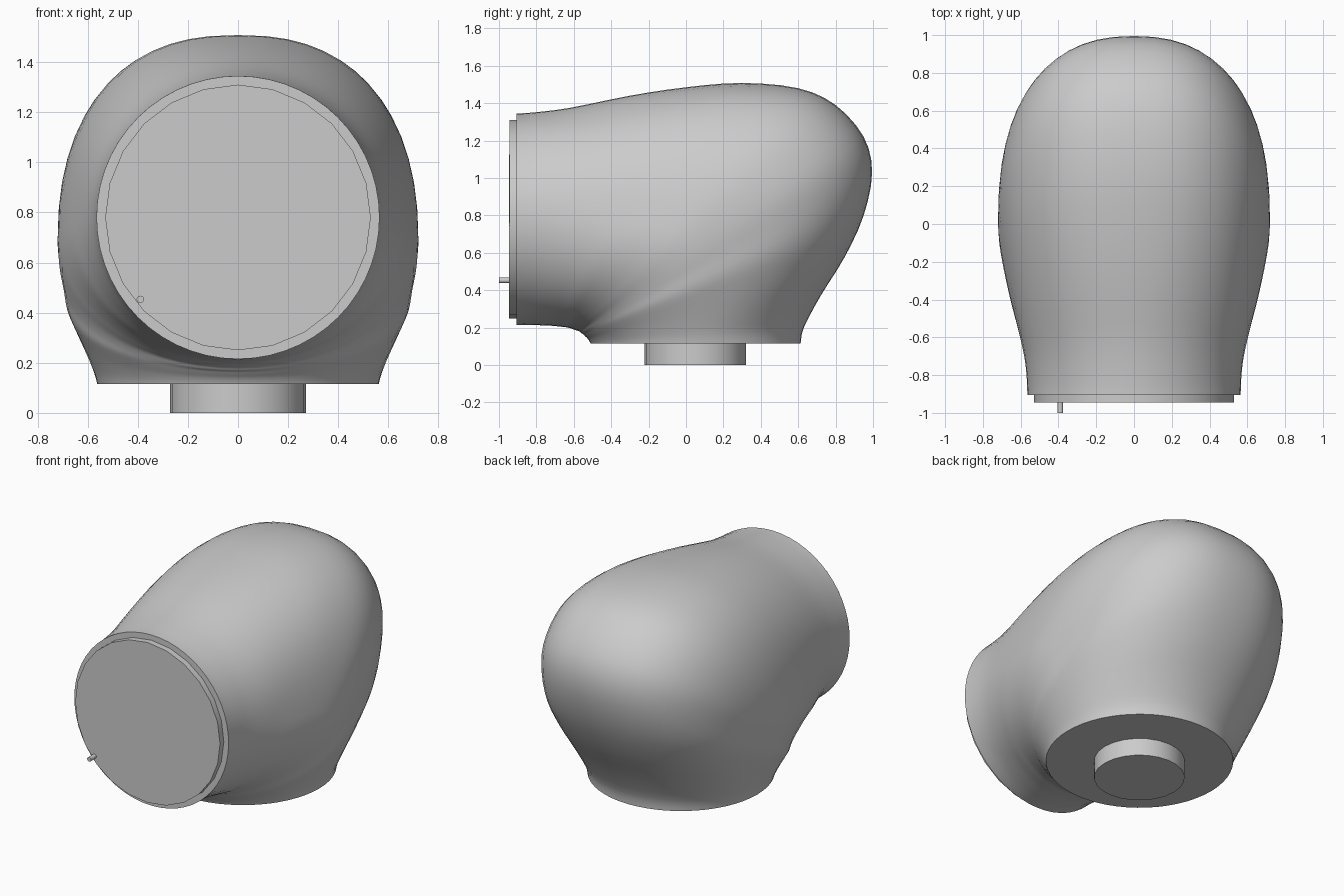
import bpy, bmesh, math
from mathutils import Vector, Matrix

cube = bpy.data.objects.get("Cube")
if cube:
    bpy.data.objects.remove(cube, do_unlink=True)

grey = bpy.data.materials.new("light grey")
grey.use_nodes = True
colour = (0.6, 0.6, 0.6, 1)
grey.diffuse_color = colour
grey.node_tree.nodes["Principled BSDF"].inputs["Base Color"].default_value = colour


def finish(name, bm, angle=35):
    bmesh.ops.recalc_face_normals(bm, faces=bm.faces)
    mesh = bpy.data.meshes.new(name)
    bm.to_mesh(mesh)
    bm.free()
    mesh.materials.append(grey)
    obj = bpy.data.objects.new(name, mesh)
    bpy.context.collection.objects.link(obj)
    bpy.ops.object.select_all(action='DESELECT')
    obj.select_set(True)
    bpy.context.view_layer.objects.active = obj
    bpy.ops.object.shade_smooth_by_angle(angle=math.radians(angle))
    return obj


def cylinder(name, centre, radius, depth, sides, along_y=False):
    bm = bmesh.new()
    turn = Matrix.Rotation(math.pi / 2, 4, 'X') if along_y else Matrix()
    bmesh.ops.create_cone(bm, cap_ends=True, segments=sides, radius1=radius,
                          radius2=radius, depth=depth,
                          matrix=Matrix.Translation(centre) @ turn)
    return finish(name, bm)


def catmull(a, b, c, d, t):
    return [0.5 * (2 * q + (r - p) * t + (2 * p - 5 * q + 4 * r - s) * t * t
                   + (3 * q - p - 3 * r + s) * t ** 3)
            for p, q, r, s in zip(a, b, c, d)]


# Elbow sections: inner y, z, outer y, z, half width, widest point, squareness
sections = [
    (-.905, .215, -.905, 1.345, .565, .5, 2),
    (-.84, .215, -.82, 1.35, .567, .5, 2),
    (-.79, .213, -.62, 1.375, .58, .49, 2.05),
    (-.72, .21, -.3, 1.44, .62, .46, 2.2),
    (-.67, .205, 0, 1.485, .655, .43, 2.35),
    (-.63, .2, .3, 1.508, .685, .42, 2.4),
    (-.6, .19, .6, 1.48, .71, .42, 2.4),
    (-.585, .185, .8, 1.39, .72, .42, 2.4),
    (-.57, .18, .95, 1.22, .715, .42, 2.4),
    (-.56, .17, .995, 1.03, .7, .42, 2.35),
    (-.55, .165, .95, .8, .685, .43, 2.3),
    (-.54, .155, .85, .58, .65, .45, 2.2),
    (-.525, .14, .72, .37, .61, .48, 2.1),
    (-.515, .125, .63, .2, .575, .5, 2),
    (-.51, .115, .613, .115, .562, .5, 2),
]
AROUND, STEPS = 56, 3

# Smoothly interpolate the sections, then loft them into a rounded housing
rows = []
last = len(sections) - 1
for i in range(last):
    keys = [sections[max(0, min(last, i + k))] for k in (-1, 0, 1, 2)]
    rows += [catmull(*keys, s / STEPS) for s in range(STEPS)]
rows.append(sections[-1])

bm = bmesh.new()
rings = []
for iy, iz, oy, oz, width, widest, power in rows:
    inner, outer = Vector((0, iy, iz)), Vector((0, oy, oz))
    ring = []
    for k in range(AROUND):
        a = 2 * math.pi * k / AROUND
        c, s = math.cos(a), math.sin(a)
        p = power if c > 0 else 2
        u = math.copysign(abs(c) ** (2 / p), c)
        x = math.copysign(abs(s) ** (2 / p), s) * width
        t = widest + u * ((1 - widest) if u > 0 else widest)
        ring.append(bm.verts.new(inner.lerp(outer, t) + Vector((x, 0, 0))))
    rings.append(ring)
for r0, r1 in zip(rings, rings[1:]):
    for k in range(AROUND):
        n = (k + 1) % AROUND
        bm.faces.new((r0[k], r0[n], r1[n], r1[k]))
bm.faces.new(rings[0])
bm.faces.new(rings[-1])
finish("housing", bm, 45)

# Front plate with its small pin, and the mounting stub underneath
cylinder("front_plate", (0, -.92, .78), .53, .05, 24, True)
cylinder("locating_pin", (-.39, -.965, .453), .015, .07, 12, True)
cylinder("mounting_stub", (0, .05, .06), .272, .12, 24)
